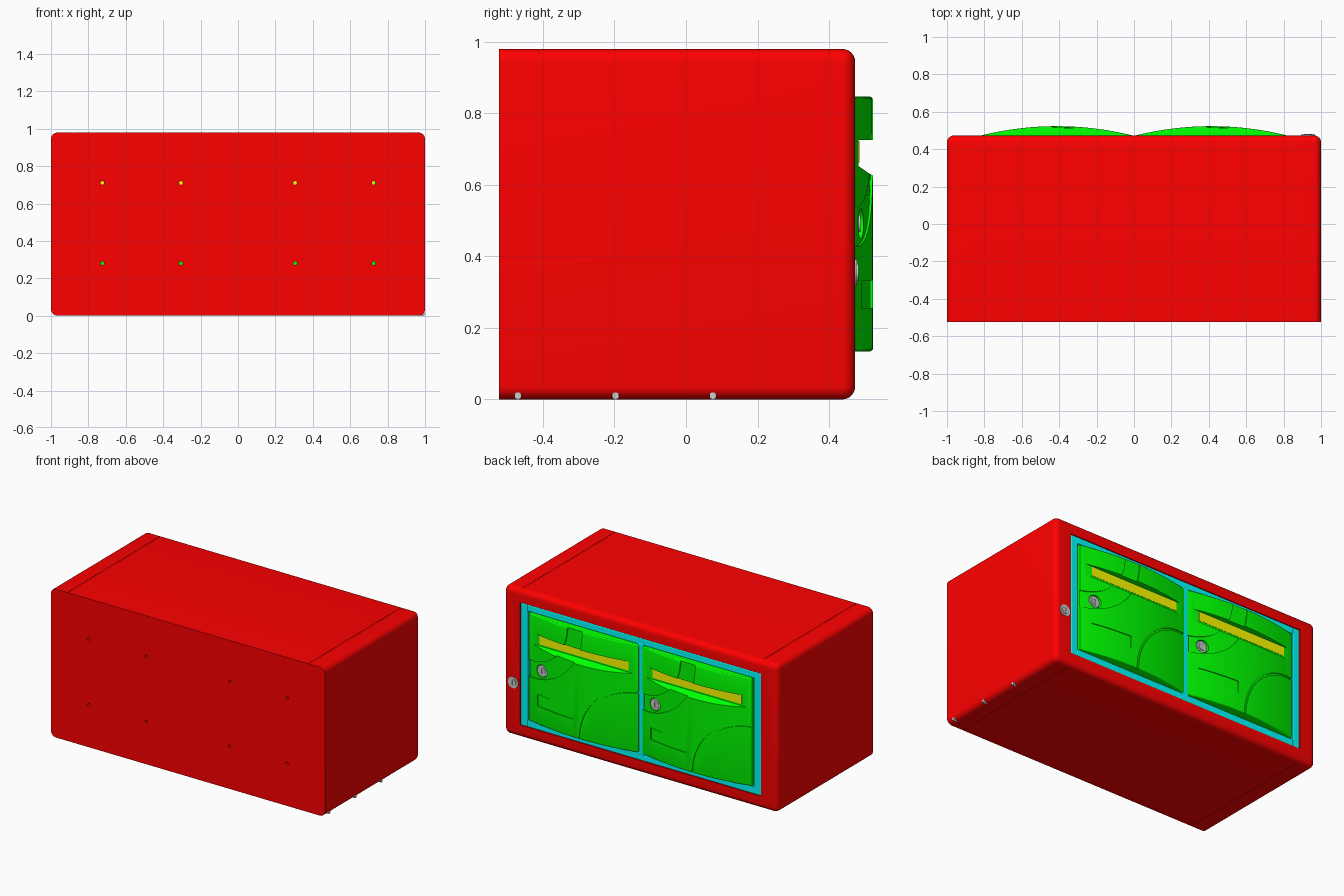
import bpy, bmesh, math
from mathutils import Matrix

if "Cube" in bpy.data.objects:
    bpy.data.objects.remove(bpy.data.objects["Cube"])


def material(name, rgb):
    m = bpy.data.materials.new(name)
    m.diffuse_color = (*rgb, 1)
    m.use_nodes = True
    m.node_tree.nodes["Principled BSDF"].inputs["Base Color"].default_value = m.diffuse_color
    return m


RED = material("red", (1, 0, 0))
GREEN = material("green", (0, 1, 0))
CYAN = material("cyan", (0, 1, 1))
YELLOW = material("yellow", (1, 1, 0))


def finish(bm, name, mat=None):
    bmesh.ops.recalc_face_normals(bm, faces=bm.faces)
    me = bpy.data.meshes.new(name)
    bm.to_mesh(me)
    bm.free()
    ob = bpy.data.objects.new(name, me)
    bpy.context.collection.objects.link(ob)
    if mat:
        me.materials.append(mat)
    return ob


def activate(ob):
    bpy.ops.object.select_all(action='DESELECT')
    ob.select_set(True)
    bpy.context.view_layer.objects.active = ob


def smooth(ob, angle=30):
    activate(ob)
    bpy.ops.object.shade_smooth_by_angle(angle=math.radians(angle))


def box(name, x0, x1, y0, y1, z0, z1, mat=None, bevel=0, segs=2, edge_test=None):
    bm = bmesh.new()
    bmesh.ops.create_cube(bm, size=1)
    for v in bm.verts:
        v.co = [a + (b - a) * (c + 0.5) for a, b, c in zip((x0, y0, z0), (x1, y1, z1), v.co)]
    if bevel:
        edges = [e for e in bm.edges if edge_test is None or edge_test(e)]
        bmesh.ops.bevel(bm, geom=edges, offset=bevel, segments=segs, profile=0.5, affect='EDGES')
    return finish(bm, name, mat)


def cylinder(name, x, y0, y1, z, r, axis='Y', seg=24):
    # y0..y1 is the extent along y, or along x when axis is 'X' (x is then the y position)
    bm = bmesh.new()
    bmesh.ops.create_cone(bm, cap_ends=True, segments=seg, radius1=r, radius2=r, depth=y1 - y0)
    mid = (y0 + y1) / 2
    if axis == 'Y':
        m = Matrix.Translation((x, mid, z)) @ Matrix.Rotation(math.pi / 2, 4, 'X')
    else:
        m = Matrix.Translation((mid, x, z)) @ Matrix.Rotation(math.pi / 2, 4, 'Y')
    bmesh.ops.transform(bm, matrix=m, verts=bm.verts)
    return finish(bm, name)


def cut(ob, cutter):
    cutter.hide_render = True
    mod = ob.modifiers.new("cut", 'BOOLEAN')
    mod.operation, mod.solver, mod.object = 'DIFFERENCE', 'EXACT', cutter
    activate(ob)
    bpy.ops.object.modifier_apply(modifier=mod.name)
    bpy.data.objects.remove(cutter)


# Door bulge: y of the curved front for a given x
CX, HALF, R = 0.413, 0.40, 1.67


def bulge(x):
    return 0.523 - R + math.sqrt(R * R - (x - CX) ** 2)


def strip(name, pairs, back, front, mat=None):
    """Closed solid from a ribbon of (x,z) pairs; back/front give y from x."""
    bm = bmesh.new()
    rings = []
    for (xa, za), (xb, zb) in pairs:
        rings.append([bm.verts.new(c) for c in ((xa, back(xa), za), (xb, back(xb), zb),
                                                (xb, front(xb), zb), (xa, front(xa), za))])
    for a, b in zip(rings, rings[1:]):
        for i in range(4):
            j = (i + 1) % 4
            bm.faces.new((a[i], a[j], b[j], b[i]))
    bm.faces.new(rings[0])
    bm.faces.new(rings[-1])
    return finish(bm, name, mat)


def band(x0, x1, z0, z1, n):
    xs = [x0 + (x1 - x0) * i / n for i in range(n + 1)]
    return [((x, z0), (x, z1)) for x in xs]


def arc(cx, cz, r0, r1, a0, a1, n=32):
    out = []
    for i in range(n + 1):
        a = math.radians(a0 + (a1 - a0) * i / n)
        c, s = math.cos(a), math.sin(a)
        out.append(((cx + r0 * c, cz + r0 * s), (cx + r1 * c, cz + r1 * s)))
    return out


def engrave(ob, pairs, depth):
    cut(ob, strip("cutter", pairs, lambda x: bulge(x) - depth, lambda x: bulge(x) + 0.05))


# Casing: rounded except around the flat -y face, hollow, with holes and panel seams
casing = box("casing", -1, 1, -0.523, 0.473, 0, 0.98, RED, 0.036, 6,
             lambda e: not all(v.co.y < -0.5 for v in e.verts))
cut(casing, box("cutter", -0.88, 0.88, -0.49, 0.7, 0.085, 0.895))
for x in (-0.725, -0.305, 0.305, 0.725):
    for z in (0.28, 0.71):
        cut(casing, cylinder("cutter", x, -0.6, -0.45, z, 0.01, seg=16))
for x in (-0.88, 0.88):
    for z in (0, 0.98):
        cut(casing, box("cutter", x - 0.001, x + 0.001, -0.6, 0.45, z - 0.002, z + 0.002))
smooth(casing)
box("partition", -0.012, 0.012, -0.49, 0.41, 0.085, 0.895, RED)

# Frame around the two doors
FRONT = 0.471
for s, side in ((1, "left"), (-1, "right")):
    x0, x1 = sorted((s * 0.825, s * 0.879))
    box("frame_" + side, x0, x1, 0.40, FRONT, 0.086, 0.894, CYAN, 0.006)
box("frame_mullion", -0.026, 0.026, 0.40, FRONT + 0.002, 0.12, 0.86, CYAN, 0.006)
for name, z0, z1 in (("bottom", 0.086, 0.132), ("top", 0.849, 0.894)):
    box("frame_" + name, -0.832, 0.832, 0.40, FRONT, z0, z1, CYAN, 0.006)

# Door: curved slab with letter slot, engraved rings, name plate and lock seat
X0, X1, Z0, Z1 = CX - HALF, CX + HALF, 0.134, 0.847
door = strip("door", band(X0, X1, Z0, Z1, 32), lambda x: 0.43, bulge, GREEN)
bm = bmesh.new()
bm.from_mesh(door.data)
rim = [e for e in bm.edges if all(v.co.y > 0.44 for v in e.verts)
       and abs(e.verts[0].co.z - e.verts[1].co.z) < 1e-4]
bmesh.ops.bevel(bm, geom=rim, offset=0.009, segments=3, profile=0.5, affect='EDGES')
bm.to_mesh(door.data)
bm.free()
engrave(door, arc(X1, Z1, 0.31, 0.42, 170, 280), 0.007)
engrave(door, arc(X0, Z0, 0.390, 0.402, -10, 100), 0.006)
engrave(door, band(0.46, 0.74, 0.255, 0.333, 12), 0.006)

bm = bmesh.new()
profile = [(0.483, 0.725), (0.483, 0.652), (0.515, 0.63), (0.6, 0.59), (0.6, 0.725)]
face = bm.faces.new([bm.verts.new((0.045, y, z)) for y, z in profile])
ext = bmesh.ops.extrude_face_region(bm, geom=[face])
for v in ext["geom"]:
    if isinstance(v, bmesh.types.BMVert):
        v.co.x = 0.781
cut(door, finish(bm, "cutter"))
cut(door, cylinder("cutter", 0.71, 0.474, 0.6, 0.492, 0.042, seg=32))
smooth(door, 20)

# Letter flap
flap = box("letter_flap", 0.08, 0.73, 0.425, 0.4845, 0.662, 0.722, YELLOW)


# Lock: flange, raised core and key slot
def lock(name, x, z, y):
    parts = [cylinder(name, x, y - 0.05, y - 0.004, z, 0.037, seg=32),
             cylinder(name + "_core", x, y - 0.02, y, z, 0.024)]
    cut(parts[1], box("cutter", x - 0.003, x + 0.003, y - 0.006, y + 0.1, z - 0.015, z + 0.015))
    for p in parts:
        smooth(p)
    return parts


lock("casing_lock", 0.93, 0.355, 0.482)
door_lock = lock("door_lock", 0.71, 0.492, 0.488)

# Second door repeats the first
for ob in [door, flap] + door_lock:
    twin = ob.copy()
    twin.name = "second_" + ob.name
    twin.location.x -= 2 * CX
    bpy.context.collection.objects.link(twin)

# Small pins along the lower +x edge
for i, y in enumerate((-0.47, -0.197, 0.075)):
    smooth(cylinder("edge_pin_%d" % i, y, 0.94, 0.997, 0.01, 0.01, 'X', 16))
